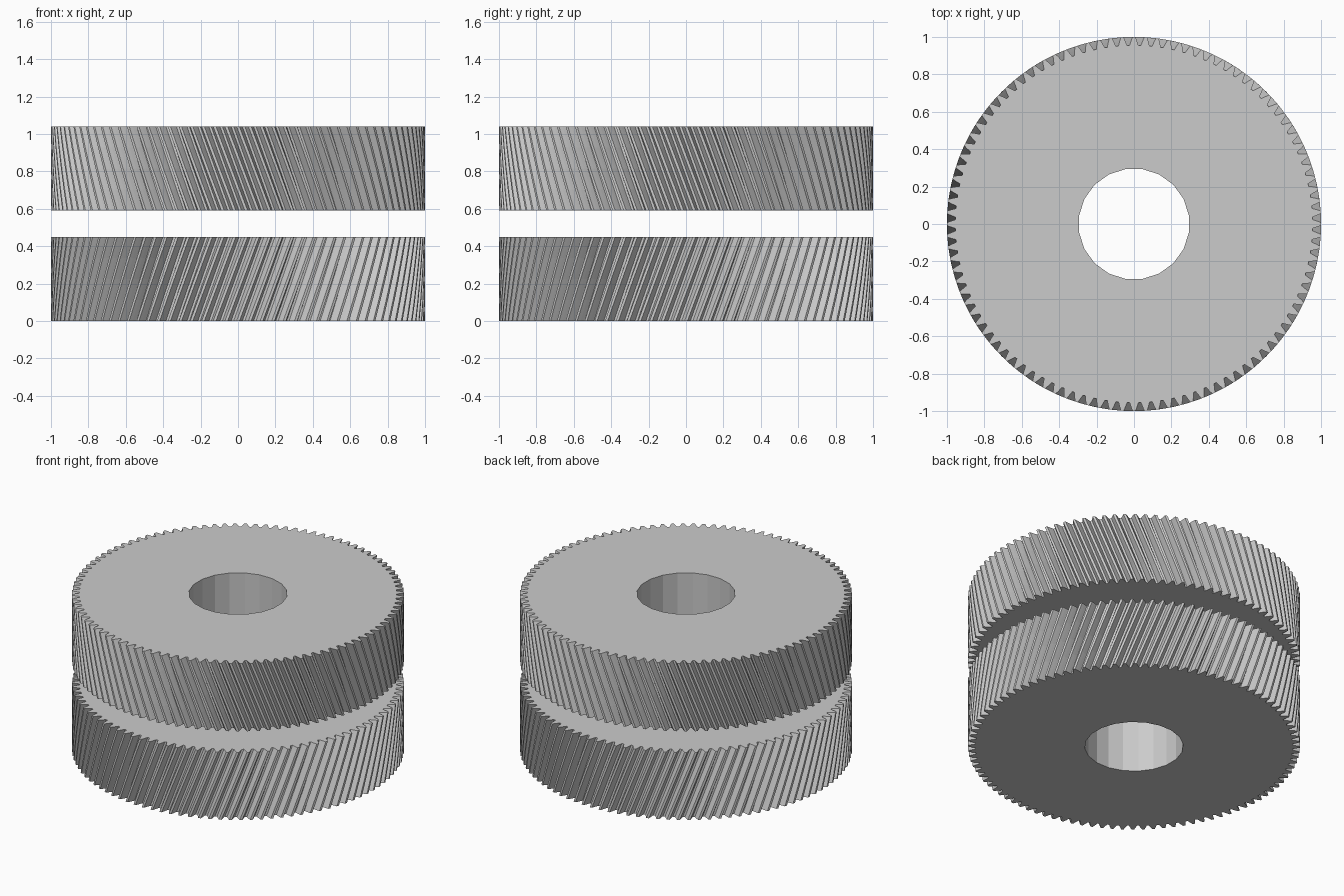
import bpy, bmesh, math
from math import cos, sin, tau

cube = bpy.data.objects.get("Cube")
if cube:
    bpy.data.objects.remove(cube, do_unlink=True)

TEETH = 100
WIDTH = 0.45          # thickness of each gear
TWIST = 0.17          # turn of the teeth across the thickness, radians
SECTIONS = 4
BORE_SIDES, BORE_RADIUS = 20, 0.297
# One tooth: (offset in pitches, radius)
TOOTH = [(-0.39, 0.955), (-0.25, 0.979), (-0.12, 1.0),
         (0.12, 1.0), (0.25, 0.979), (0.39, 0.955)]

steel = bpy.data.materials.new("steel_grey")
steel.use_nodes = True
grey = (0.6, 0.6, 0.6, 1)
steel.diffuse_color = grey
steel.node_tree.nodes["Principled BSDF"].inputs["Base Color"].default_value = grey


def ring(bm, polar, z, turn=0):
    return [bm.verts.new((r * cos(a + turn), r * sin(a + turn), z)) for a, r in polar]


def skin(bm, rings):
    for low, high in zip(rings, rings[1:]):
        for i in range(len(low)):
            j = (i + 1) % len(low)
            bm.faces.new((low[i], low[j], high[j], high[i]))


def loop_edges(bm, verts):
    return [bm.edges.get((v, verts[(i + 1) % len(verts)])) for i, v in enumerate(verts)]


def helical_gear(name, base, turn_start, turn_end):
    bm = bmesh.new()
    pitch = tau / TEETH
    outline = [((t + offset) * pitch, r) for t in range(TEETH) for offset, r in TOOTH]
    hole = [((i + 0.5) * tau / BORE_SIDES, BORE_RADIUS) for i in range(BORE_SIDES)]

    # Twisted toothed rim
    rim = []
    for s in range(SECTIONS + 1):
        f = s / SECTIONS
        rim.append(ring(bm, outline, base + WIDTH * f,
                        turn_start + (turn_end - turn_start) * f))
    skin(bm, rim)

    # Faceted bore
    bore = [ring(bm, hole, base), ring(bm, hole, base + WIDTH)]
    skin(bm, bore)

    # Flat faces with the hole left open
    for outer, inner in ((rim[0], bore[0]), (rim[-1], bore[1])):
        bmesh.ops.triangle_fill(bm, use_beauty=True, normal=(0, 0, 1),
                                edges=loop_edges(bm, outer) + loop_edges(bm, inner))
    bmesh.ops.recalc_face_normals(bm, faces=bm.faces[:])

    mesh = bpy.data.meshes.new(name)
    bm.to_mesh(mesh)
    bm.free()
    mesh.materials.append(steel)
    gear = bpy.data.objects.new(name, mesh)
    bpy.context.collection.objects.link(gear)
    return gear


# Opposite-handed pair, mirrored across the gap
helical_gear("lower_gear", 0.0, 0, TWIST)
helical_gear("upper_gear", 0.59, TWIST, 0)
